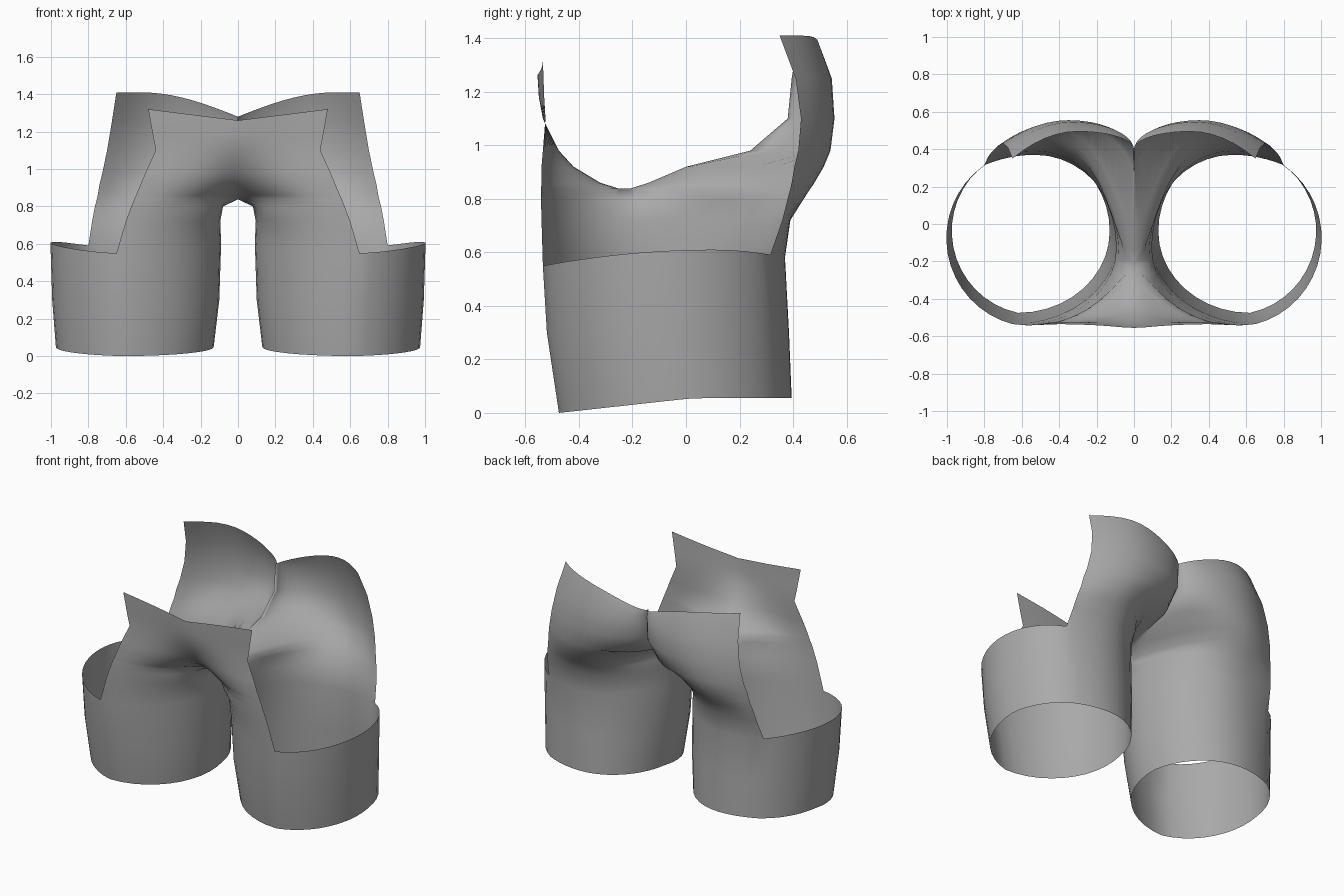
import bpy, bmesh, math
from mathutils import Vector

if "Cube" in bpy.data.objects:
    bpy.data.objects.remove(bpy.data.objects["Cube"])

# Cross-sections of one leg, bottom to top:
# front z, back z, front edge xy, inner x, inner front y, inner back y, back bulge xy, back edge xy
ROWS = [
    (0.00, 0.00, .62, -.475, .13, -.04, -.04, .52, .395, .78, .33),
    (0.30, 0.30, .63, -.52, .10, -.07, -.07, .53, .385, .79, .32),
    (0.58, 0.58, .65, -.535, .09, -.09, -.09, .53, .37, .80, .315),
    (0.72, 0.72, .60, -.54, .095, -.13, -.13, .52, .39, .78, .36),
    (0.80, 0.80, .57, -.542, .08, -.21, -.19, .50, .44, .765, .38),
    (.838, .838, .555, -.542, 0, -.25, -.21, .48, .465, .755, .39),
    (0.86, 0.86, .545, -.54, 0, -.32, -.14, .47, .48, .75, .395),
    (0.92, 0.92, .52, -.54, 0, -.42, 0, .44, .515, .74, .405),
    (0.98, 0.98, .495, -.535, 0, -.475, .24, .40, .54, .725, .42),
    (1.10, 1.10, .44, -.525, 0, -.535, .38, .35, .555, .70, .43),
    (1.18, 1.25, .455, -.53, 0, -.55, .395, .33, .545, .675, .41),
    (1.26, 1.28, .48, -.535, 0, -.555, .40, .30, .495, .65, .35),
]
CUFF, CROTCH, TOP = 2, 5, len(ROWS) - 1
N = 10          # points per arc


def bezier(p0, p1, p2, p3):
    pts = []
    for i in range(N + 1):
        t = i / N
        s = 1 - t
        pts.append(tuple(s**3 * a + 3 * s * s * t * b + 3 * s * t * t * c + t**3 * d
                         for a, b, c, d in zip(p0, p1, p2, p3)))
    return pts


def quarter(p, q, fillet):
    """Rounded arc from p (tangent along x) to the inner point q."""
    k = .55
    p1 = (p[0] + (q[0] - p[0]) * k, p[1])
    if fillet:
        p1 = (p[0] + (q[0] - p[0]) * .7, p[1])
        p2 = (q[0] + .09, q[1])
    else:
        p2 = (q[0], q[1] + (p[1] - q[1]) * k)
    return bezier(p, p1, p2, q)


def height(k, x, y, z):
    """Tilted hem, curved cuff and sloping waist edges."""
    if k == 0:
        return .055 * min(1, max(0, (y + .475) / .5))
    if k == CUFF:
        return .61 - (.15 if y < .1 else .4) * (y - .1) ** 2
    if k == TOP:
        if y < -.3:
            return 1.26 + .06 * x / .48
        return 1.28 + .13 * math.sin(min(1, x / .52) * math.pi / 2)
    return z


def section(k):
    zf, zb, xf, yf, xi, yfi, ybi, xb, yb, xe, ye = ROWS[k]
    front = quarter((xf, yf), (xi, yfi), k >= CROTCH)
    back = quarter((xb, yb), (xi, ybi), CROTCH <= k <= CROTCH + 2)[::-1]
    side = [(xb + (xe - xb) * i / 6, yb + (ye - yb) * (i / 6) ** 2) for i in range(1, 7)]
    ring = [(x, y, zf) for x, y in front] + [(x, y, zb) for x, y in back + side]
    if k <= CUFF:   # outer arc closes the lower tube
        cx, cy = .55, (yf + yb) / 2
        a0, a1 = math.atan2(ye - cy, xe - cx), math.atan2(yf - cy, xf - cx)
        r0, r1 = math.hypot(xe - cx, ye - cy), math.hypot(xf - cx, yf - cy)
        for i in range(1, 16):
            t = i / 16
            a = a0 + (a1 - a0) * t
            r = r0 + (r1 - r0) * t - .014 * math.sin(math.pi * t)
            ring.append((cx + r * math.cos(a), cy + r * math.sin(a), zf))
    return [Vector((x, y, height(k, x, y, z))) for x, y, z in ring]


# Leg and hip shell, lofted through the sections
bm = bmesh.new()
rings = [[bm.verts.new(p) for p in section(k)] for k in range(len(ROWS))]
open_len = len(rings[-1])
for k in range(TOP):
    a, b = rings[k], rings[k + 1]
    closed = k < CUFF
    n = len(a) if closed else open_len - 1
    for i in range(n):
        j = (i + 1) % len(a)
        quad = (a[i], b[i], b[j], a[j])
        if all(abs(v.co.x) < 1e-5 for v in quad):
            continue    # nothing on the centre plane
        bm.faces.new(quad)
bmesh.ops.remove_doubles(bm, verts=bm.verts, dist=.0005)
bmesh.ops.delete(bm, geom=[v for v in bm.verts if not v.link_faces], context='VERTS')
for f in bm.faces:
    f.smooth = True

mesh = bpy.data.meshes.new("leg_shell")
bm.to_mesh(mesh)
bm.free()
shell = bpy.data.objects.new("leg_shell", mesh)
bpy.context.collection.objects.link(shell)

grey = bpy.data.materials.new("mid_grey")
grey.diffuse_color = (.4, .4, .4, 1)
grey.use_nodes = True
grey.node_tree.nodes["Principled BSDF"].inputs["Base Color"].default_value = grey.diffuse_color
mesh.materials.append(grey)

# Second leg
mirror = shell.modifiers.new("mirror", 'MIRROR')
mirror.use_clip = True
mirror.merge_threshold = .001
